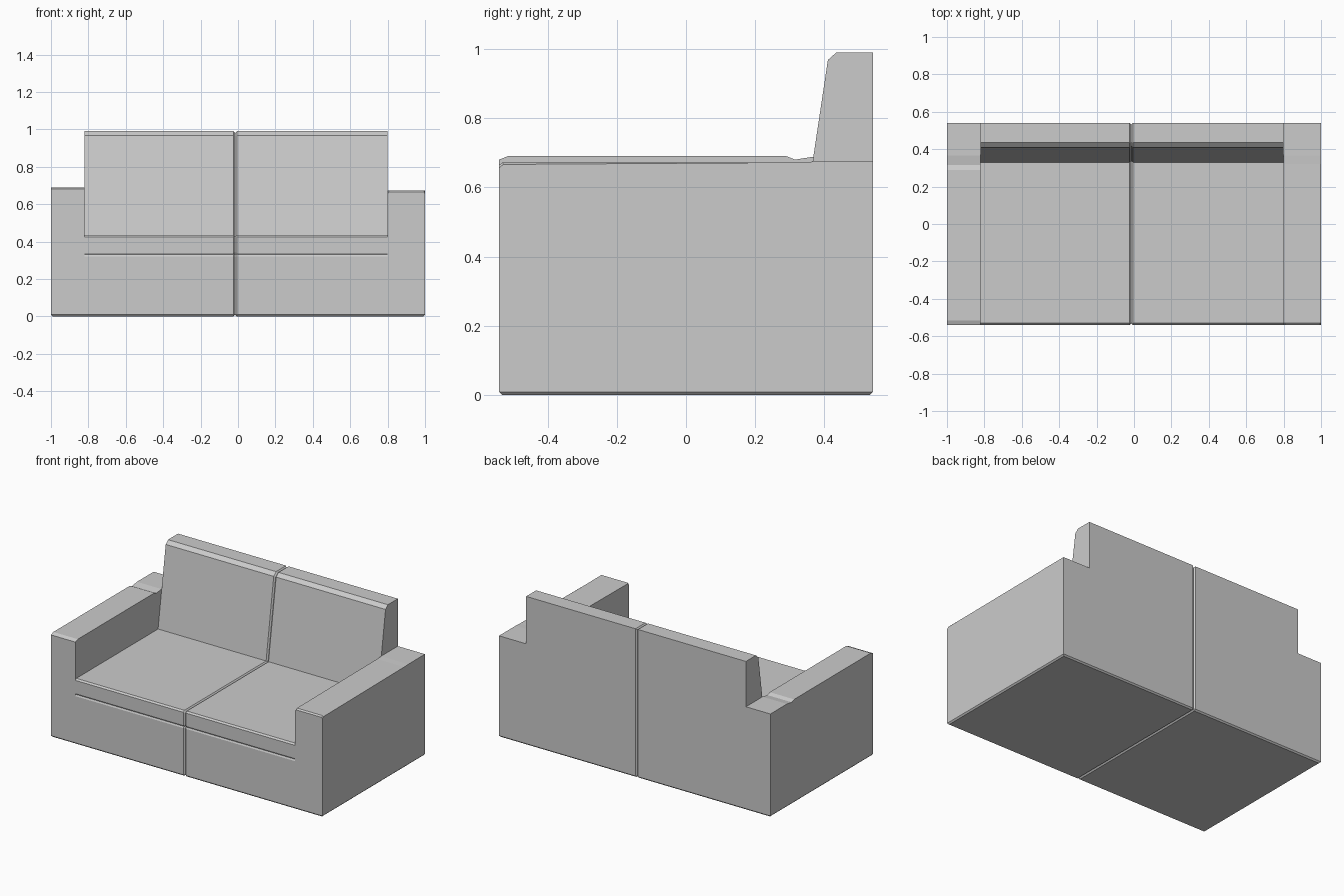
import bpy, bmesh

if "Cube" in bpy.data.objects:
    bpy.data.objects.remove(bpy.data.objects["Cube"])

CENTRE = -0.015   # x of the seam between the two halves
F, B = -0.54, 0.54  # front and back planes


def prism(name, profile, x0, x1, chamfer=None, width=0.009):
    """Extrude a (y, z) profile along x and chamfer edges whose ends both pass the test."""
    bm = bmesh.new()
    face = bm.faces.new([bm.verts.new((x0, y, z)) for y, z in profile])
    moved = bmesh.ops.extrude_face_region(bm, geom=[face])["geom"]
    bmesh.ops.translate(bm, vec=(x1 - x0, 0, 0),
                        verts=[v for v in moved if isinstance(v, bmesh.types.BMVert)])
    bmesh.ops.recalc_face_normals(bm, faces=bm.faces)
    if chamfer:
        edges = [e for e in bm.edges if chamfer(*[v.co for v in e.verts])]
        bmesh.ops.bevel(bm, geom=edges, offset=width, segments=1,
                        affect='EDGES', clamp_overlap=False)
        bmesh.ops.recalc_face_normals(bm, faces=bm.faces)
    mesh = bpy.data.meshes.new(name)
    bm.to_mesh(mesh)
    bm.free()
    obj = bpy.data.objects.new(name, mesh)
    bpy.context.collection.objects.link(obj)
    return obj


def fuse(main, others):
    """Join the parts into one seamless solid with flat faces."""
    bpy.context.view_layer.objects.active = main
    for other in others:
        mod = main.modifiers.new("union", 'BOOLEAN')
        mod.operation, mod.solver, mod.object = 'UNION', 'EXACT', other
        bpy.ops.object.modifier_apply(modifier=mod.name)
        bpy.data.objects.remove(other)
    bm = bmesh.new()
    bm.from_mesh(main.data)
    bmesh.ops.remove_doubles(bm, verts=bm.verts, dist=0.0002)
    bmesh.ops.dissolve_limit(bm, angle_limit=0.01, verts=bm.verts, edges=bm.edges)
    bm.to_mesh(main.data)
    bm.free()


def at_seam(a, b):
    return abs(a.x - CENTRE) < 1e-4 and abs(b.x - CENTRE) < 1e-4


def base_edges(a, b):
    return at_seam(a, b) or (a.z < 1e-4 and b.z < 1e-4)


def arm_top(a, b):
    return min(a.z, b.z) > 0.5 and abs(a.x - b.x) < 1e-4 and max(a.y, b.y) < 0.33


# side profiles (y, z)
base = [(F, 0), (B, 0), (B, 0.25), (F, 0.25)]
seat_and_back = [(F, 0.1), (B, 0.1), (B, 0.99), (0.435, 0.99), (0.41, 0.968), (0.33, 0.435),
                 (F + 0.01, 0.435), (F, 0.425), (F, 0.34), (F + 0.005, 0.33), (F, 0.32)]
left_arm = [(F, 0.1), (B, 0.1), (B, 0.688), (0.365, 0.688), (0.315, 0.68),
            (0.29, 0.69), (-0.515, 0.69), (F, 0.68)]
right_arm = [(F, 0.1), (B, 0.1), (B, 0.674), (0.365, 0.674), (0.32, 0.672),
             (-0.53, 0.672), (F, 0.664)]

# each half: base slab, seat with backrest, and armrest
for side, outer, inner, arm in (("left", -1.0, -0.82, left_arm),
                                ("right", 1.0, 0.80, right_arm)):
    half = prism(side + "_sofa_half", base, outer, CENTRE, base_edges)
    seat = prism(side + "_seat_and_back", seat_and_back, inner, CENTRE, at_seam)
    rest = prism(side + "_armrest", arm, outer, inner,
                 arm_top if side == "right" else None, 0.006)
    fuse(half, [seat, rest])
